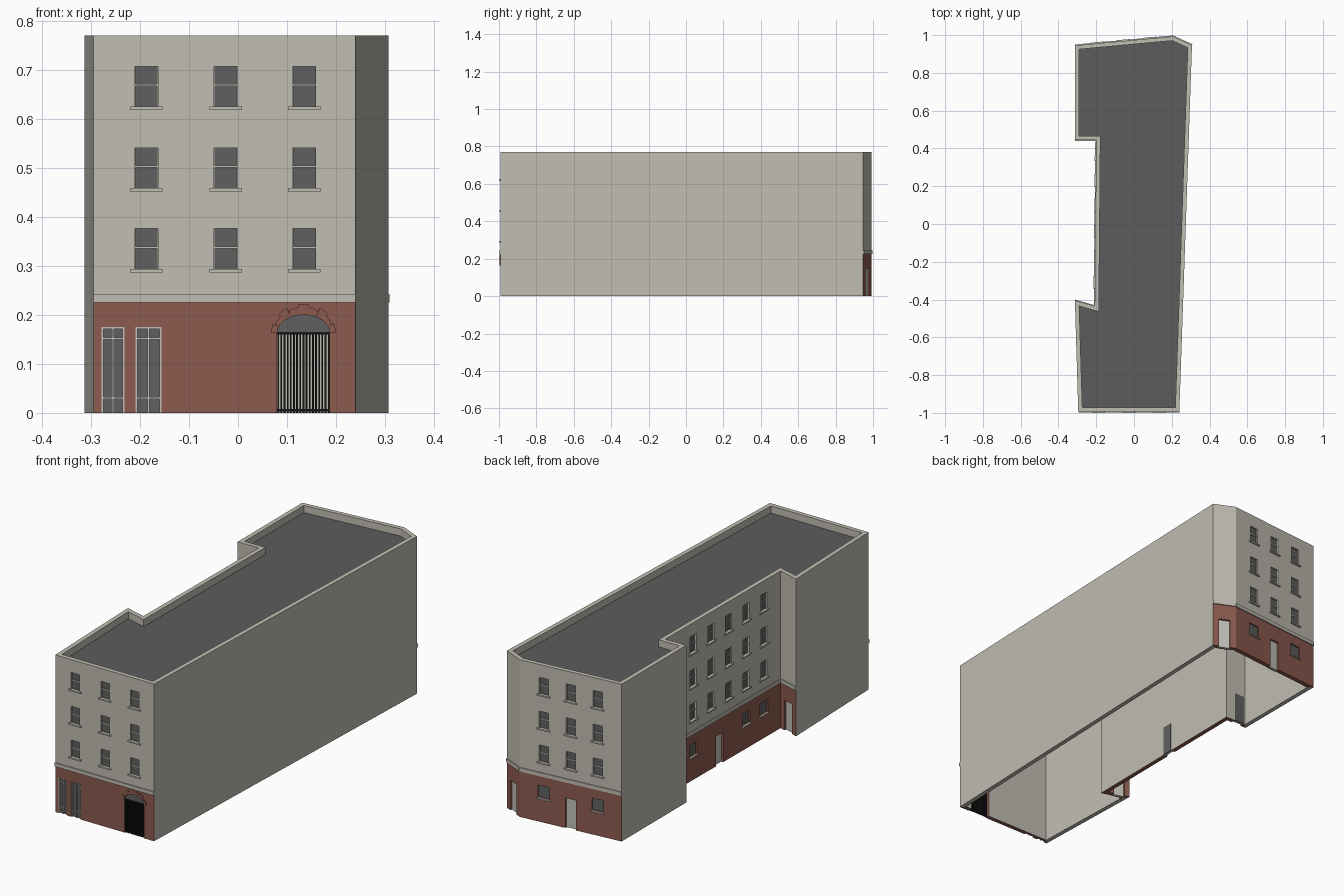
import bpy, bmesh
from math import sin, cos, pi
from mathutils import Vector

cube = bpy.data.objects.get("Cube")
if cube:
    bpy.data.objects.remove(cube, do_unlink=True)


def material(name, rgb):
    m = bpy.data.materials.new(name)
    m.use_nodes = True
    m.diffuse_color = (*rgb, 1)
    bsdf = m.node_tree.nodes["Principled BSDF"]
    bsdf.inputs["Base Color"].default_value = (*rgb, 1)
    bsdf.inputs["Roughness"].default_value = 0.9
    return m


STONE = material("pale stone", (0.53, 0.51, 0.445))
BRICK = material("red brick", (0.265, 0.105, 0.078))
GLASS = material("grey glass", (0.115, 0.115, 0.115))
ROOF = material("roof grey", (0.107, 0.107, 0.107))
FRAME = material("pale frame", (0.54, 0.53, 0.48))
IRON = material("black iron", (0.008, 0.008, 0.008))

HEIGHT, BASE, THICK, ROOF_Z = 0.77, 0.225, 0.022, 0.735

# Footprint, anticlockwise from the front right-hand corner
PLAN = [Vector(p) for p in (
    (-0.295, -0.993), (0.24, -0.993), (0.307, 0.947), (0.206, 0.993),
    (-0.313, 0.945), (-0.313, 0.445), (-0.2, 0.445), (-0.208, -0.435),
    (-0.313, -0.405))]
N = len(PLAN)
FRONT, CORNER, BACK, WING_B, COURT, WING_A = 0, 2, 3, 5, 6, 7
BRICK_WALLS = (FRONT, CORNER, BACK, WING_B, COURT, WING_A)


def axes(w):
    """Start, direction, inward normal and length of a wall."""
    a, b = PLAN[w], PLAN[(w + 1) % N]
    u = (b - a).normalized()
    return a, u, Vector((-u.y, u.x)), (b - a).length


def inset_plan(t):
    pts = []
    for i in range(N):
        n1, n2 = axes(i - 1 if i else N - 1)[2], axes(i)[2]
        pts.append(PLAN[i] + (n1 + n2) * (t / (1 + n1.dot(n2))))
    return pts


INNER = inset_plan(THICK)
parts = {}


def finish(name, bm, *mats):
    bmesh.ops.recalc_face_normals(bm, faces=bm.faces)
    me = bpy.data.meshes.new(name)
    bm.to_mesh(me)
    bm.free()
    for m in mats:
        me.materials.append(m)
    ob = bpy.data.objects.new(name, me)
    bpy.context.collection.objects.link(ob)
    return ob


def prism(name, mat, w, pts, d0, d1):
    """Extrude a (u, z) outline on wall w from depth d0 to d1 (inward)."""
    bm = parts.setdefault(name, (bmesh.new(), mat))[0]
    a, u, n, _ = axes(w)
    rows = [[bm.verts.new((*(a + u * s + n * d), z)) for s, z in pts]
            for d in (d0, d1)]
    bm.faces.new(rows[0])
    bm.faces.new(rows[1][::-1])
    for i in range(len(pts)):
        j = (i + 1) % len(pts)
        bm.faces.new((rows[0][i], rows[0][j], rows[1][j], rows[1][i]))


def box(name, mat, w, u0, u1, z0, z1, d0, d1):
    prism(name, mat, w, [(u0, z0), (u1, z0), (u1, z1), (u0, z1)], d0, d1)


def wall_ring(name, z0, z1, mats, is_brick):
    bm = bmesh.new()
    loops = [[bm.verts.new((*p, z)) for p in plan]
             for plan, z in ((PLAN, z0), (PLAN, z1), (INNER, z1), (INNER, z0))]
    for k in range(4):
        for i in range(N):
            j = (i + 1) % N
            f = bm.faces.new((loops[k][i], loops[k][j],
                              loops[(k + 1) % 4][j], loops[(k + 1) % 4][i]))
            outside = k in (0, 3)
            f.material_index = int(is_brick and not (outside and i in BRICK_WALLS))
    return finish(name, bm, *mats)


def sash(w, c, z):
    """Upper-floor sash window with its sill."""
    h = 0.0235
    box("upper_cutter", None, w, c - h, c + h, z, z + 0.082, -0.02, 0.01)
    box("sash_glass", GLASS, w, c - h, c + h, z, z + 0.082, 0.008, 0.012)
    box("sash_rails", FRAME, w, c - h, c + h, z + 0.042, z + 0.046, 0.004, 0.009)
    for s in (-h, h - 0.0015):
        box("sash_rails", FRAME, w, c + s, c + s + 0.0015, z, z + 0.082, 0.004, 0.009)
    box("window_sills", STONE, w, c - 0.033, c + 0.033, z - 0.007, z, -0.007, 0.002)


def ground_window(w, c):
    h, z0, z1 = 0.03, 0.117, 0.178
    box("lower_cutter", None, w, c - h, c + h, z0, z1, -0.02, 0.01)
    box("ground_glass", GLASS, w, c - h, c + h, z0, z1, 0.008, 0.012)
    box("window_sills", STONE, w, c - h - 0.006, c + h + 0.006, z0 - 0.006, z0, -0.006, 0.002)


def door(w, c):
    h, top = 0.027, 0.147
    box("lower_cutter", None, w, c - h, c + h, -0.02, top, -0.02, 0.04)
    box("door_leaves", FRAME, w, c - h, c + h, 0, top, 0.01, 0.02)
    box("door_backs", GLASS, w, c - h, c + h, 0, top, 0.02, 0.025)


def shop_window(w, u0, u1):
    """Tall glazed unit with mullions and transoms."""
    top, t = 0.175, 0.004
    box("lower_cutter", None, w, u0, u1, -0.02, top, -0.02, 0.01)
    box("shop_glass", GLASS, w, u0, u1, 0, top, 0.008, 0.012)
    mid = (u0 + u1) / 2
    for a in (u0, mid - t / 2, u1 - t):
        box("shop_frames", FRAME, w, a, a + t, 0, top, 0.002, 0.009)
    for z in (0.028, 0.15, top - t):
        box("shop_frames", FRAME, w, u0, u1, z, z + t, 0.003, 0.009)


# Upper-floor sash windows
back_len, court_len = axes(BACK)[3], axes(COURT)[3]
court_mid = 0.445 - 0.03
court_cols = [court_mid + (i - 2.5) * 0.135 for i in range(6)]
columns = {FRONT: [0.108, 0.27, 0.43],
           BACK: [back_len * f for f in (0.235, 0.5, 0.765)],
           COURT: court_cols}
for w, cols in columns.items():
    for c in cols:
        for z in (0.294, 0.459, 0.625):
            sash(w, c, z)

# Ground floor openings
for c in (columns[BACK][0], columns[BACK][2]):
    ground_window(BACK, c)
for i in (0, 1, 4, 5):
    ground_window(COURT, court_cols[i])
door(BACK, back_len / 2)
door(COURT, court_mid)
for w in (CORNER, WING_A, WING_B):
    door(w, axes(w)[3] / 2)
shop_window(FRONT, 0.0165, 0.0635)
shop_window(FRONT, 0.086, 0.139)

# Arched gateway
GC, GR, SPRING, RISE = 0.4285, 0.0535, 0.163, 0.037


def arc(rx, rz, a0=0.0, a1=pi, steps=20):
    return [(GC + rx * cos(a0 + (a1 - a0) * i / steps),
             SPRING + rz * sin(a0 + (a1 - a0) * i / steps))
            for i in range(steps + 1)]


prism("lower_cutter", None, FRONT,
      [(GC - GR, -0.02), (GC + GR, -0.02)] + arc(GR, RISE), -0.02, 0.04)
prism("arch_glass", GLASS, FRONT, arc(GR, RISE), 0.006, 0.012)
BARS = 17
for i in range(BARS):
    c = GC - GR + 0.002 + (2 * GR - 0.004) * i / (BARS - 1)
    box("gate_bars", IRON, FRONT, c - 0.0018, c + 0.0018, 0, SPRING, 0.004, 0.01)
for z in (0.003, SPRING - 0.003):
    box("gate_rails", IRON, FRONT, GC - GR, GC + GR, z, z + 0.005, 0.005, 0.009)
STONES = 9
for i in range(STONES):
    a0, a1 = pi * i / STONES, pi * (i + 1) / STONES
    rx, rz = ((0.066, 0.059), (0.061, 0.053))[i % 2]
    prism("arch_stones", BRICK, FRONT,
          arc(GR, RISE, a0, a1, 3) + arc(rx, rz, a1, a0, 3), -0.004, 0.002)

# String course above the brickwork
for w in BRICK_WALLS:
    box("string_course", STONE, w, 0, axes(w)[3], BASE, 0.243, -0.005, 0.002)

# Walls
lower = wall_ring("lower_walls", 0, BASE, (BRICK, STONE), True)
upper = wall_ring("upper_walls", BASE, HEIGHT, (STONE,), False)

# Flat roof behind the parapet
bm = bmesh.new()
face = bm.faces.new([bm.verts.new((*p, ROOF_Z)) for p in INNER])
ext = bmesh.ops.extrude_face_region(bm, geom=[face])["geom"]
bmesh.ops.translate(bm, vec=(0, 0, -0.006),
                    verts=[v for v in ext if isinstance(v, bmesh.types.BMVert)])
finish("roof", bm, ROOF)

# Cut the openings, then drop the cutters
for name, target in (("lower_cutter", lower), ("upper_cutter", upper)):
    cutter = finish(name, parts.pop(name)[0])
    cutter.hide_render = True
    mod = target.modifiers.new("openings", 'BOOLEAN')
    mod.operation, mod.solver, mod.object = 'DIFFERENCE', 'EXACT', cutter
    bpy.context.view_layer.objects.active = target
    bpy.ops.object.modifier_apply(modifier=mod.name)
    bpy.data.objects.remove(cutter, do_unlink=True)

for name, (bm, mat) in parts.items():
    finish(name, bm, mat)
